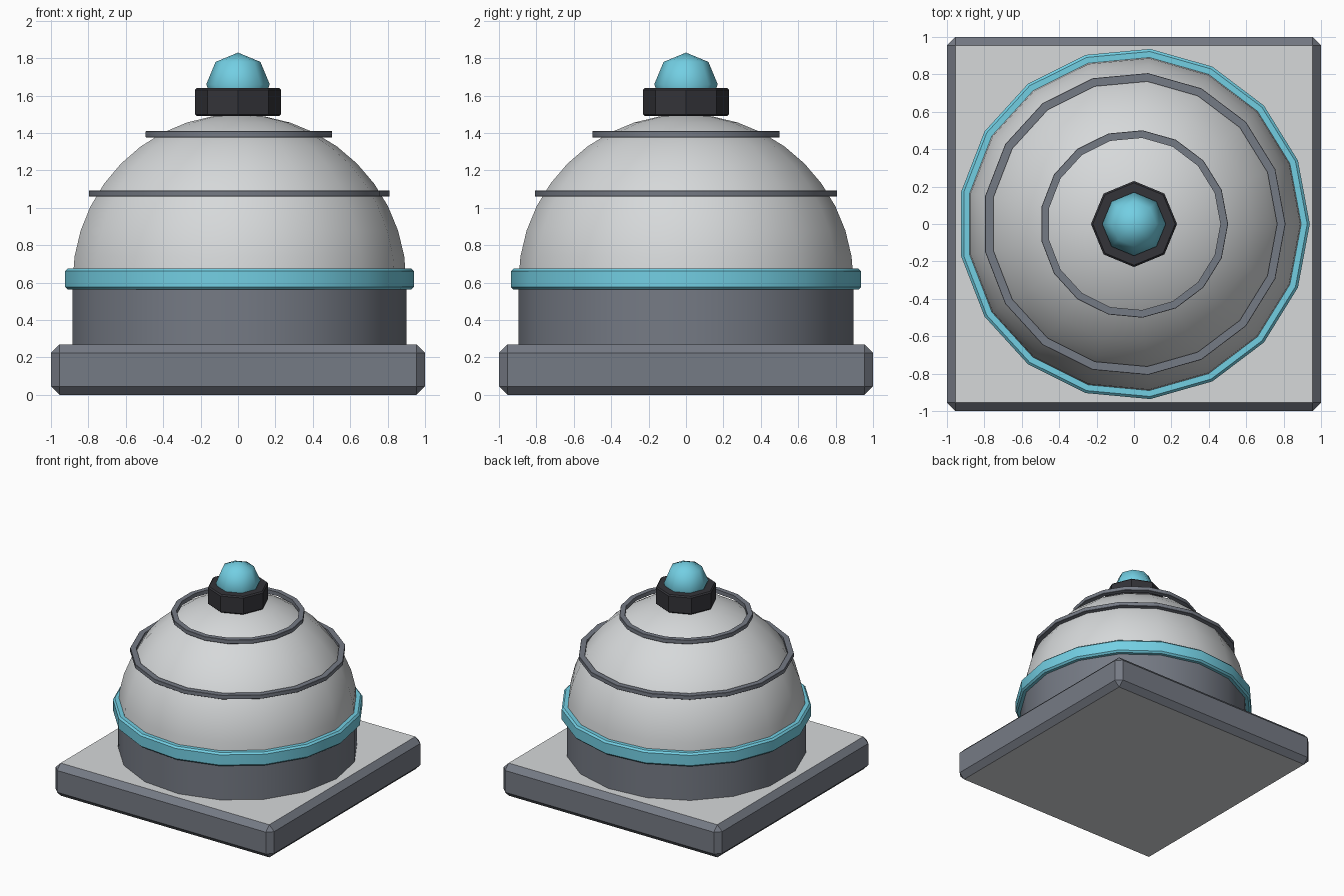
import bpy, bmesh, math

if "Cube" in bpy.data.objects:
    bpy.data.objects.remove(bpy.data.objects["Cube"])


def material(name, srgb):
    lin = [((c + 0.055) / 1.055) ** 2.4 for c in srgb]
    m = bpy.data.materials.new(name)
    m.diffuse_color = (*lin, 1)
    m.use_nodes = True
    m.node_tree.nodes["Principled BSDF"].inputs["Base Color"].default_value = m.diffuse_color
    return m


PALE = material("pale grey", (0.84, 0.85, 0.855))
SLATE = material("slate grey", (0.46, 0.48, 0.52))
TEAL = material("light teal", (0.45, 0.81, 0.89))
DARK = material("near black", (0.20, 0.20, 0.22))


def finish(name, bm, mats, smooth=math.radians(30)):
    bmesh.ops.recalc_face_normals(bm, faces=bm.faces)
    me = bpy.data.meshes.new(name)
    bm.to_mesh(me)
    bm.free()
    for m in mats:
        me.materials.append(m)
    ob = bpy.data.objects.new(name, me)
    bpy.context.collection.objects.link(ob)
    bpy.context.view_layer.objects.active = ob
    ob.select_set(True)
    bpy.ops.object.shade_smooth_by_angle(angle=smooth)
    ob.select_set(False)
    return ob


def lathe(name, profile, sides, mat, closed=False, smooth=math.radians(30)):
    """Spin (radius, z) points about z; radius 0 makes a pole."""
    bm = bmesh.new()
    rings = []
    for r, z in profile:
        if r < 1e-6:
            rings.append([bm.verts.new((0, 0, z))] * sides)
        else:
            rings.append([bm.verts.new((r * math.cos(math.tau * i / sides),
                                        r * math.sin(math.tau * i / sides), z))
                          for i in range(sides)])
    pairs = list(zip(rings, rings[1:]))
    if closed:
        pairs.append((rings[-1], rings[0]))
    for a, b in pairs:
        for i in range(sides):
            j = (i + 1) % sides
            bm.faces.new(list(dict.fromkeys((a[i], a[j], b[j], b[i]))))
    return finish(name, bm, [mat], smooth)


def band(name, inner, outer, z0, z1, bevel, mat):
    """Flat hoop with chamfered outer edges."""
    lathe(name, [(inner, z0), (outer - bevel, z0), (outer, z0 + bevel),
                 (outer, z1 - bevel), (outer - bevel, z1), (inner, z1)],
          17, mat, closed=True)


# Square plinth: chamfered slate block with pale top and bottom
bm = bmesh.new()
bmesh.ops.create_cube(bm, size=1)
for v in bm.verts:
    v.co = (v.co.x * 2, v.co.y * 2, (v.co.z + 0.5) * 0.27)
bmesh.ops.bevel(bm, geom=bm.edges[:], offset=0.045, segments=1,
                profile=0.5, affect='EDGES')
for f in bm.faces:
    f.normal_update()
    f.material_index = 1 if abs(f.normal.z) > 0.9 else 0
finish("plinth", bm, [SLATE, PALE], math.radians(10))

# Drum wall and dome
lathe("drum", [(0, 0.26), (0.9, 0.26), (0.9, 0.6), (0, 0.6)], 17, SLATE)
N = 10
lathe("dome", [(0.9 * math.cos(math.pi / 2 * i / N),
                0.6 + 0.9 * math.sin(math.pi / 2 * i / N)) for i in range(N)]
      + [(0, 1.5)], 17, PALE)

# Hoops around the dome
band("teal_hoop", 0.89, 0.94, 0.563, 0.675, 0.014, TEAL)
band("middle_hoop", 0.765, 0.81, 1.06, 1.093, 0.002, SLATE)
band("upper_hoop", 0.462, 0.503, 1.377, 1.41, 0.002, SLATE)

# Octagonal collar and the beacon on top
lathe("collar", [(0, 1.49), (0.22, 1.49), (0.23, 1.50), (0.23, 1.63),
                 (0.22, 1.64), (0, 1.64)], 8, DARK)
lathe("beacon", [(0, 1.49), (0.12, 1.54), (0.17, 1.66), (0.12, 1.78),
                 (0, 1.83)], 8, TEAL, smooth=math.radians(60))
